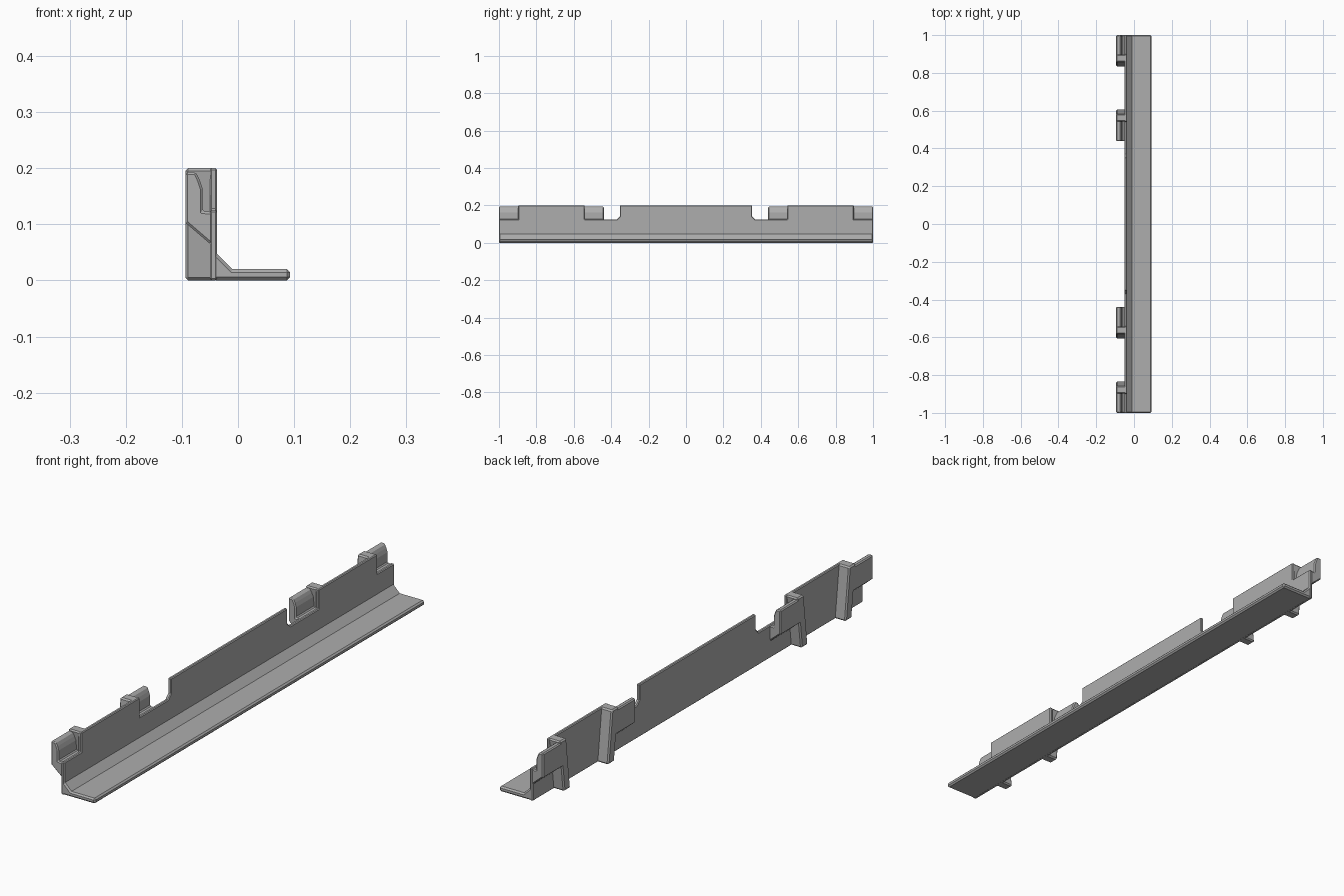
import bpy
import bmesh
from mathutils import Vector

cube = bpy.data.objects.get("Cube")
if cube:
    bpy.data.objects.remove(cube, do_unlink=True)

grey = bpy.data.materials.new("plain_grey")
grey.use_nodes = True
grey.diffuse_color = (0.42, 0.42, 0.42, 1)
grey.node_tree.nodes["Principled BSDF"].inputs["Base Color"].default_value = (0.42, 0.42, 0.42, 1)


def extrude(name, points, offset, bevel):
    """Extrude a closed 3D polygon and chamfer its sharp edges."""
    bm = bmesh.new()
    face = bm.faces.new([bm.verts.new(p) for p in points])
    result = bmesh.ops.extrude_face_region(bm, geom=[face])
    moved = [g for g in result["geom"] if isinstance(g, bmesh.types.BMVert)]
    bmesh.ops.translate(bm, verts=moved, vec=Vector(offset))
    bmesh.ops.recalc_face_normals(bm, faces=bm.faces)
    mesh = bpy.data.meshes.new(name)
    bm.to_mesh(mesh)
    bm.free()
    mesh.materials.append(grey)
    obj = bpy.data.objects.new(name, mesh)
    bpy.context.collection.objects.link(obj)
    mod = obj.modifiers.new("chamfer", "BEVEL")
    mod.width = bevel
    mod.segments = 1
    mod.limit_method = "ANGLE"
    mod.angle_limit = 0.9
    return obj


BACK, WALL_BACK, WALL_FRONT = -0.094, -0.05, -0.037
TOP, NOTCH = 0.2, 0.125

# Bottom flange with its sloped inner corner
flange = [(-0.045, 0), (0.093, 0), (0.093, 0.02), (-0.01, 0.02),
          (WALL_FRONT, 0.047), (-0.045, 0.047)]
extrude("flange", [(x, -1, z) for x, z in flange], (0, 2, 0), 0.006)

# Upright wall: half outline with notches, mirrored front to back
half = [(1, 0), (1, NOTCH), (0.897, NOTCH), (0.897, TOP), (0.542, TOP),
        (0.542, NOTCH), (0.37, NOTCH), (0.353, 0.142), (0.353, TOP)]
outline = half + [(-y, z) for y, z in reversed(half)]
extrude("wall", [(WALL_BACK, y, z) for y, z in outline],
        (WALL_FRONT - WALL_BACK, 0, 0), 0.003)

# Clip section and leaning rib outline (distance along wall, height)
clip = [(BACK, 0.103), (-0.045, 0.061), (-0.045, 0.122), (-0.063, 0.123),
        (-0.063, 0.163), (-0.068, 0.178), (-0.075, 0.193), (BACK, 0.193)]
rib = [(0, TOP), (0.04, TOP), (0.064, 0), (0.025, 0)]


def bracket(name, start, direction):
    """Clip in a notch, carried by a rib that begins at start."""
    extrude(name + "_clip", [(x, start - direction * 0.103, z) for x, z in clip],
            (0, direction * 0.133, 0), 0.004)
    extrude(name + "_rib", [(BACK, start + direction * d, z) for d, z in rib],
            (-0.039 - BACK, 0, 0), 0.005)


for side, end in ((-1, "front"), (1, "back")):
    bracket(end + "_outer", side * 0.897, -side)
    bracket(end + "_inner", side * 0.542, side)
